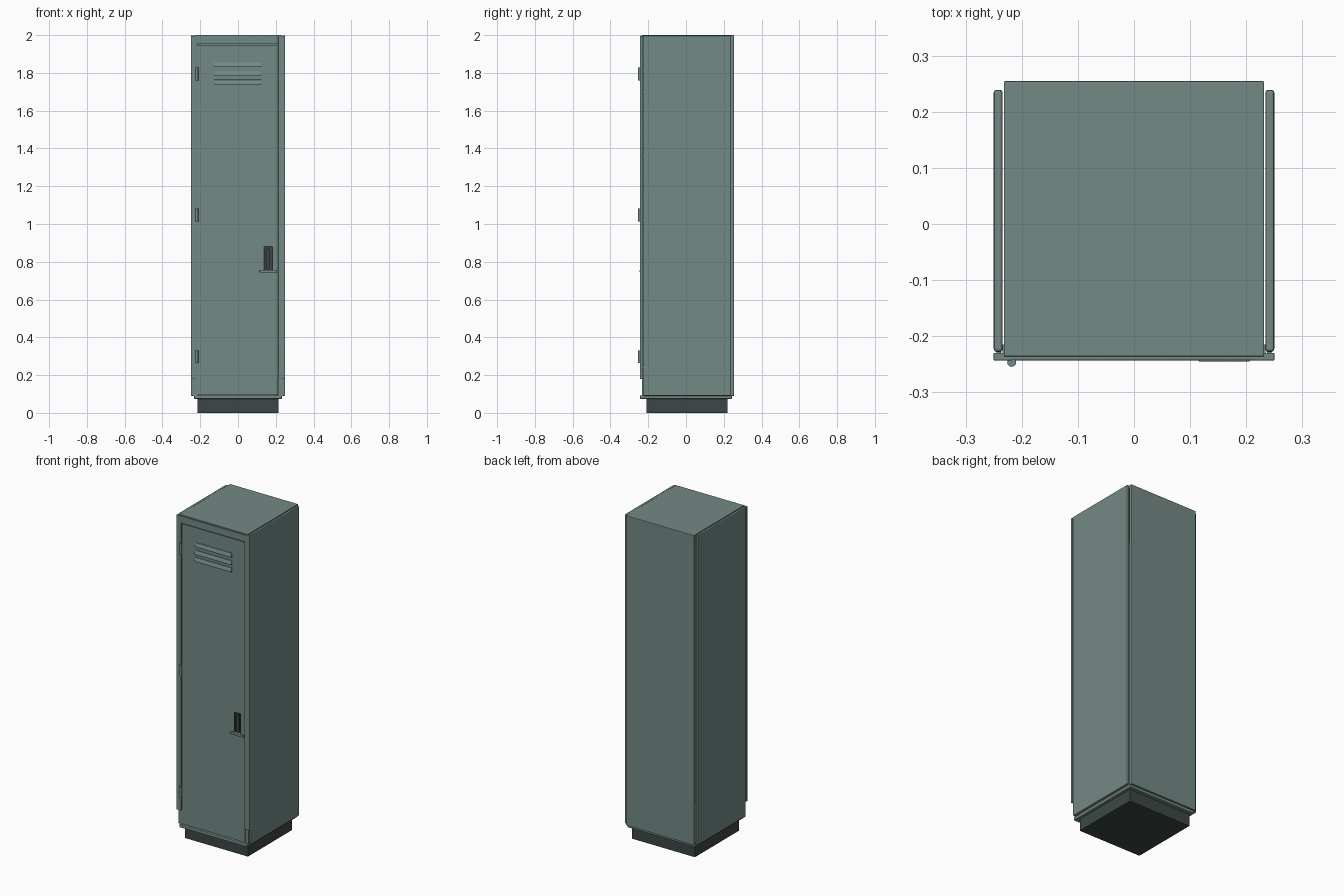
import bpy, bmesh, math
from mathutils import Matrix

if "Cube" in bpy.data.objects:
    bpy.data.objects.remove(bpy.data.objects["Cube"])


def material(name, rgb):
    m = bpy.data.materials.new(name)
    m.diffuse_color = (*rgb, 1)
    m.use_nodes = True
    m.node_tree.nodes["Principled BSDF"].inputs["Base Color"].default_value = m.diffuse_color
    return m


GREEN = material("grey green steel", (0.175, 0.255, 0.235))
DARK = material("dark base", (0.045, 0.064, 0.061))


def finish(name, bm, mat, bevel=0):
    me = bpy.data.meshes.new(name)
    bmesh.ops.recalc_face_normals(bm, faces=bm.faces)
    bm.to_mesh(me)
    bm.free()
    ob = bpy.data.objects.new(name, me)
    bpy.context.collection.objects.link(ob)
    me.materials.append(mat)
    if bevel:
        b = ob.modifiers.new("Bevel", "BEVEL")
        b.width, b.segments = bevel, 2
    return ob


def box(name, x, y, z, mat=GREEN, bevel=0):
    bm = bmesh.new()
    size = [b - a for a, b in (x, y, z)]
    mid = [(a + b) / 2 for a, b in (x, y, z)]
    bmesh.ops.create_cube(bm, size=1, matrix=Matrix.Translation(mid) @ Matrix.Diagonal((*size, 1)))
    return finish(name, bm, mat, bevel)


def cylinder(name, centre, radius, length, axis=None, segs=16, mat=GREEN):
    bm = bmesh.new()
    rot = Matrix.Rotation(math.pi / 2, 4, axis) if axis else Matrix()
    bmesh.ops.create_cone(bm, cap_ends=True, segments=segs, radius1=radius, radius2=radius,
                          depth=length, matrix=Matrix.Translation(centre) @ rot)
    ob = finish(name, bm, mat)
    for p in ob.data.polygons:
        p.use_smooth = len(p.vertices) == 4
    return ob


def prism(name, profile, x0, x1, mat=GREEN):
    """Extrude a (y, z) profile along x."""
    bm = bmesh.new()
    f = bm.faces.new([bm.verts.new((x0, y, z)) for y, z in profile])
    r = bmesh.ops.extrude_face_region(bm, geom=[f])
    bmesh.ops.translate(bm, vec=(x1 - x0, 0, 0),
                        verts=[v for v in r["geom"] if isinstance(v, bmesh.types.BMVert)])
    return finish(name, bm, mat)


# Plinth and floor pan
box("plinth", (-0.215, 0.215), (-0.21, 0.22), (0, 0.075), DARK)
box("floor_pan", (-0.232, 0.232), (-0.243, 0.243), (0.074, 0.093), GREEN, 0.004)

# Sides, back and top as separate sheets with rolled corners
for s, side in ((-1, "left"), (1, "right")):
    box(side + "_panel", sorted((s * 0.234, s * 0.25)), (-0.228, 0.239), (0.09, 1.998), GREEN, 0.005)
    # Front stile, stopping short of the floor, with a jamb behind it
    inner = 0.218 if s < 0 else 0.213
    box(side + "_stile", sorted((s * inner, s * 0.25)), (-0.243, -0.23), (0.18, 1.995), GREEN, 0.001)
    box(side + "_jamb", sorted((s * 0.214, s * 0.2345)), (-0.234, -0.215), (0.09, 1.99))
    # Spot welds between stile and side sheet
    for i in range(16):
        cylinder(side + "_weld", (s * 0.241, -0.229, 0.24 + i * 0.112), 0.004, 0.006, 'X', 8)
box("back_panel", (-0.232, 0.232), (0.235, 0.2545), (0.09, 1.998), GREEN, 0.003)
box("top_panel", (-0.232, 0.232), (-0.236, 0.2545), (1.988, 2.0), GREEN, 0.002)
box("top_rail", (-0.219, 0.215), (-0.242, -0.229), (1.952, 1.994))
for i in range(4):
    cylinder("top_weld", (-0.17 + i * 0.113, -0.239, 1.994), 0.004, 0.004, None, 8)

# Door with a pocket cut for the handle
door = box("door", (-0.2145, 0.2105), (-0.234, -0.218), (0.096, 1.945))
cutter = box("handle_cutter", (0.136, 0.184), (-0.3, -0.2), (0.756, 0.88))
cutter.hide_render = True
cutter.display_type = 'WIRE'
cut = door.modifiers.new("Pocket", "BOOLEAN")
cut.object, cut.operation = cutter, "DIFFERENCE"
bpy.context.view_layer.objects.active = door
door.select_set(True)
bpy.ops.object.modifier_apply(modifier="Pocket")
bpy.data.objects.remove(cutter)

# Handle cup, finger bar and ledge
box("handle_cup", (0.13, 0.19), (-0.221, -0.2), (0.75, 0.886), DARK)
for x in (0.136, 0.181):
    box("cup_wall", (x, x + 0.003), (-0.235, -0.2), (0.756, 0.88), DARK)
box("latch_bar", (0.152, 0.168), (-0.232, -0.218), (0.758, 0.87), DARK)
box("handle_ledge", (0.115, 0.207), (-0.245, -0.23), (0.743, 0.756), GREEN, 0.002)

# Louvres: sloping face outward and down
for z in (1.83, 1.783, 1.739):
    prism("louvre", [(-0.233, z + 0.026), (-0.236, z + 0.024), (-0.2425, z + 0.006),
                     (-0.2425, z), (-0.233, z)], -0.127, 0.123)

# Hinge knuckles
for z in (1.795, 1.047, 0.297):
    cylinder("hinge", (-0.218, -0.2465, z), 0.008, 0.068)
